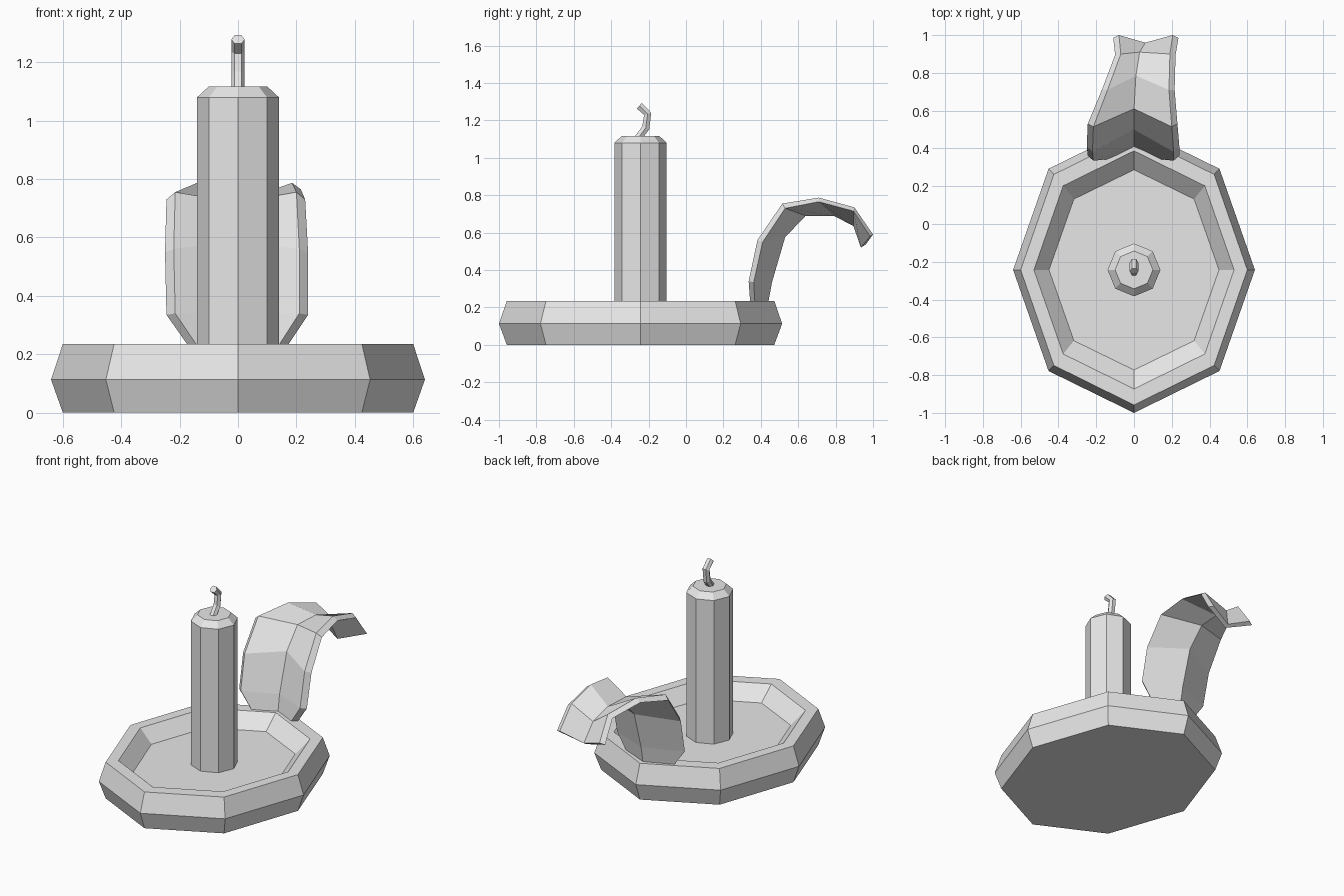
import bpy, bmesh, math
from mathutils import Vector

cube = bpy.data.objects.get("Cube")
if cube:
    bpy.data.objects.remove(cube, do_unlink=True)

grey = bpy.data.materials.new("plain grey")
grey.use_nodes = True
grey.diffuse_color = (0.8, 0.8, 0.8, 1)
grey.node_tree.nodes["Principled BSDF"].inputs["Base Color"].default_value = (0.8, 0.8, 0.8, 1)

CENTRE_Y = -0.243


def loft(name, rings):
    """Bridge closed rings of points in order and cap both ends."""
    bm = bmesh.new()
    loops = [[bm.verts.new(p) for p in ring] for ring in rings]
    n = len(loops[0])
    for a, b in zip(loops, loops[1:]):
        for i in range(n):
            j = (i + 1) % n
            bm.faces.new((a[i], a[j], b[j], b[i]))
    bm.faces.new(loops[0][::-1])
    bm.faces.new(loops[-1])
    bmesh.ops.recalc_face_normals(bm, faces=bm.faces)
    mesh = bpy.data.meshes.new(name)
    bm.to_mesh(mesh)
    bm.free()
    mesh.materials.append(grey)
    obj = bpy.data.objects.new(name, mesh)
    bpy.context.collection.objects.link(obj)
    return obj


def octagon(rx, ry, z):
    return [(rx * math.cos(i * math.pi / 4), CENTRE_Y + ry * math.sin(i * math.pi / 4), z)
            for i in range(8)]


# Oval dish: underside, bulged rim, sunken floor
dish = [(0.60, 0.715, 0), (0.64, 0.757, 0.113), (0.60, 0.715, 0.235),
        (0.53, 0.63, 0.235), (0.45, 0.53, 0.15)]
loft("dish", [octagon(*ring) for ring in dish])

# Candle with chamfered top
candle = [(0.14, 0.13), (0.14, 1.08), (0.10, 1.117)]
loft("candle", [octagon(r, r, z) for r, z in candle])

# Bent wick: hexagonal tube swept along a path in the YZ plane
path = [Vector((0, y, z)) for y, z in
        [(-0.26, 1.10), (-0.215, 1.16), (-0.205, 1.235), (-0.25, 1.278)]]
rings = []
for i, p in enumerate(path):
    along = (path[min(i + 1, 3)] - path[max(i - 1, 0)]).normalized()
    side = Vector((1, 0, 0))
    up = along.cross(side)
    rings.append([p + 0.023 * (side * math.cos(k * math.pi / 3) + up * math.sin(k * math.pi / 3))
                  for k in range(6)])
loft("wick", rings)

# Curled handle: V-shaped strip; each row gives left x, crease x, right x,
# then (y, z) of front edge, back edge, front crease and back crease
rows = [
    (-0.12, 0, 0.12, (0.345, 0.20), (0.37, 0.20), (0.405, 0.20), (0.435, 0.20)),
    (-0.215, 0, 0.21, (0.335, 0.34), (0.362, 0.335), (0.425, 0.34), (0.46, 0.335)),
    (-0.22, 0, 0.21, (0.382, 0.56), (0.41, 0.55), (0.50, 0.59), (0.53, 0.575)),
    (-0.215, 0, 0.20, (0.515, 0.755), (0.53, 0.73), (0.61, 0.72), (0.64, 0.69)),
    (-0.14, 0.01, 0.185, (0.71, 0.787), (0.71, 0.765), (0.785, 0.72), (0.79, 0.69)),
    (-0.07, 0.03, 0.19, (0.90, 0.735), (0.895, 0.715), (0.91, 0.665), (0.895, 0.635)),
    (-0.08, 0.06, 0.205, (1.0, 0.59), (0.985, 0.58), (0.96, 0.535), (0.935, 0.52)),
]
FLARE = 0.03
loft("handle", [[(xl, *front), (xc, *crease), (xr, *front),
                 (xr + FLARE, *back), (xc, *under), (xl - FLARE, *back)]
                for xl, xc, xr, front, back, crease, under in rows])
